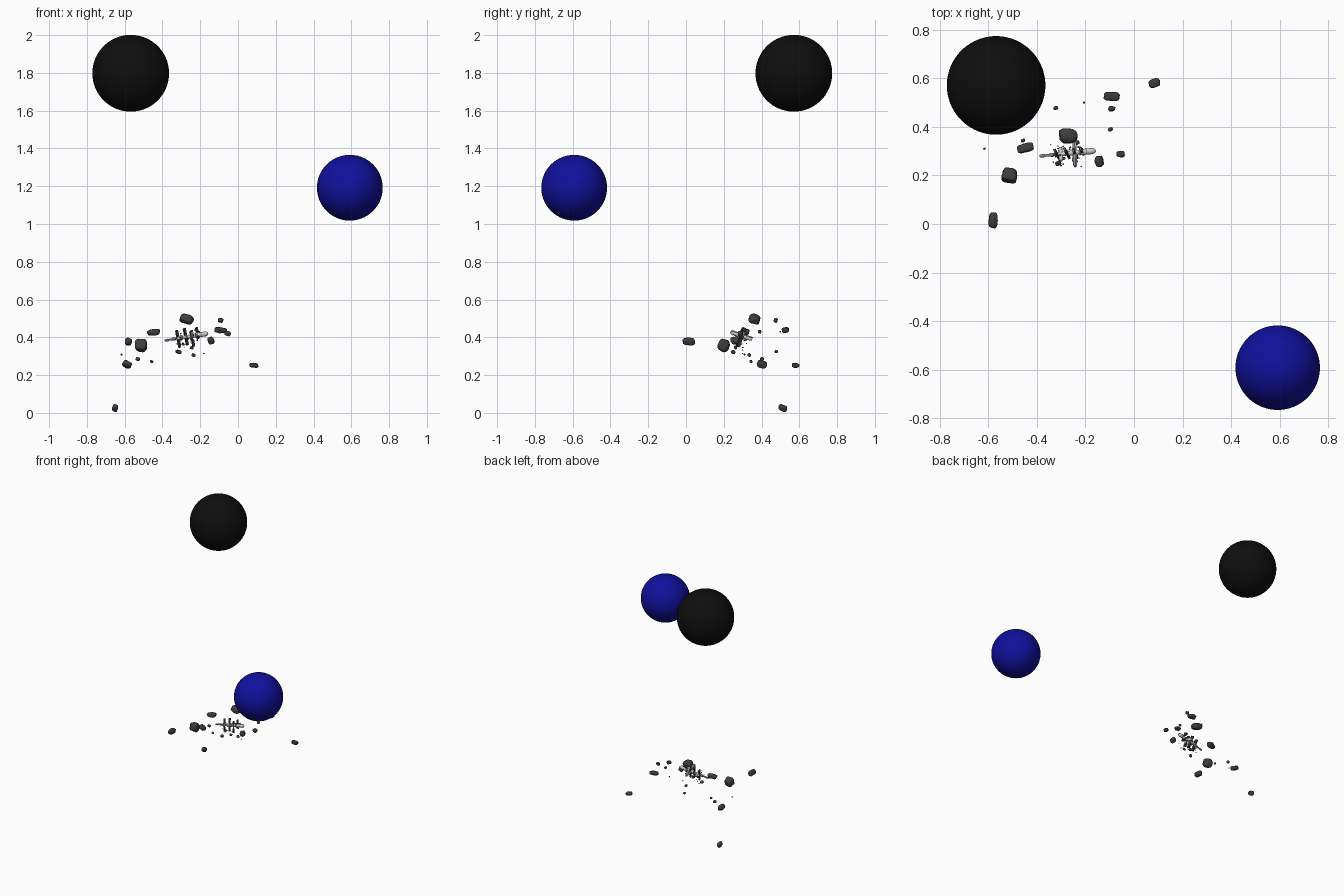
import bpy, bmesh, math, random
from mathutils import Vector, Matrix, noise

if "Cube" in bpy.data.objects:
    bpy.data.objects.remove(bpy.data.objects["Cube"])

random.seed(4)


def material(name, rgb):
    m = bpy.data.materials.new(name)
    m.diffuse_color = (*rgb, 1)
    m.use_nodes = True
    m.node_tree.nodes["Principled BSDF"].inputs["Base Color"].default_value = m.diffuse_color
    return m


BLACK = material("planet_black", (0.0045, 0.0045, 0.0045))
BLUE = material("planet_blue", (0.005, 0.005, 0.33))
ROCK = material("rock_grey", (0.048, 0.048, 0.05))
HULL = material("hull_light_grey", (0.6, 0.6, 0.6))
TRUSS = material("truss_grey", (0.25, 0.25, 0.26))
PANEL = material("panel_dark", (0.03, 0.03, 0.035))


def finish(name, bm, mat, smooth=True):
    me = bpy.data.meshes.new(name)
    bm.to_mesh(me)
    bm.free()
    me.materials.append(mat)
    for p in me.polygons:
        p.use_smooth = smooth
    ob = bpy.data.objects.new(name, me)
    bpy.context.collection.objects.link(ob)
    return ob


def planet(name, centre, r, mat):
    bm = bmesh.new()
    bmesh.ops.create_uvsphere(bm, u_segments=96, v_segments=48, radius=r)
    bmesh.ops.translate(bm, verts=bm.verts, vec=centre)
    finish(name, bm, mat)


def rock(name, centre, size, turn=(0, 0, 0), detail=4):
    """Blocky rounded boulder with gentle lumps, scaled to a full size."""
    bm = bmesh.new()
    bmesh.ops.create_icosphere(bm, subdivisions=detail, radius=1)
    shift = Vector([random.uniform(-20, 20) for _ in range(3)])
    for v in bm.verts:
        d = v.co.normalized()
        k = sum(abs(c) ** 3.2 for c in d) ** (-1 / 3.2)
        v.co = d * k * (1 + 0.16 * noise.noise(d * 1.4 + shift)
                        + 0.05 * noise.noise(d * 4 + shift))
    rot = Matrix.Rotation(math.radians(turn[2]), 4, 'Z') \
        @ Matrix.Rotation(math.radians(turn[1]), 4, 'Y') \
        @ Matrix.Rotation(math.radians(turn[0]), 4, 'X')
    half = Matrix.Diagonal((size[0] * 0.48, size[1] * 0.48, size[2] * 0.48, 1))
    bm.transform(Matrix.Translation(centre) @ rot @ half)
    return finish(name, bm, ROCK)


# The two planets
planet("black_planet", (-0.568, 0.571, 1.798), 0.203, BLACK)
planet("blue_planet", (0.592, -0.592, 1.192), 0.174, BLUE)

# Asteroids: centre, size, tilt in degrees
asteroids = [
    ((-.271, .363, .496), (.076, .062, .048), (-15, 15, 0)),
    ((-.446, .314, .427), (.070, .038, .034), (0, -6, 14)),
    ((-.513, .200, .358), (.066, .060, .064), (-20, 5, -8)),
    ((-.580, .016, .377), (.036, .066, .040), (-6, 12, -5)),
    ((-.588, .402, .257), (.050, .052, .034), (-18, 30, 0)),
    ((-.650, .512, .026), (.030, .048, .035), (-20, 10, 0)),
    ((.084, .580, .252), (.048, .036, .026), (0, 8, 20)),
    ((-.092, .526, .438), (.066, .038, .030), (8, 5, -4)),
    ((-.092, .475, .490), (.028, .020, .024), (-20, 15, 0)),
    ((-.055, .288, .420), (.034, .026, .027), (0, 20, -5)),
    ((-.143, .258, .383), (.034, .044, .038), (10, -20, 10)),
]
for i, (c, s, t) in enumerate(asteroids):
    rock(f"asteroid_{i + 1}", c, s, t)

# Small loose stones
stones = [
    ((-.616, .310, .309), .011), ((-.530, .402, .285), .024),
    ((-.457, .344, .272), .018), ((-.322, .478, .325), .020),
    ((-.206, .500, .430), .010), ((-.097, .390, .430), .021),
    ((-.312, .250, .322), .026), ((-.235, .335, .306), .022),
    ((-.182, .300, .314), .008), ((-.290, .270, .363), .016),
    ((-.245, .262, .345), .020),
]
for i, (c, s) in enumerate(stones):
    rock(f"stone_{i + 1}", c, (s, s * .8, s * .85), (0, 15, 20), 2)

# Wrecked station, built in its own tilted frame: u along, v across, w up
CENTRE = Vector((-.272, .291, .402))
u = Vector((.227, .022, .037)).normalized()
v = Vector((0, .95, -.31))
v = (v - u * v.dot(u)).normalized()
w = u.cross(v)
FRAME = Matrix.Translation(CENTRE) @ Matrix((u, v, w)).transposed().to_4x4()


def lathe(name, stations, mat, axis='u', at=(0, 0, 0), seg=16):
    """Tube turned from (position, radius) pairs along u, v or w."""
    bm = bmesh.new()
    rings = []
    for p, r in stations:
        rings.append([bm.verts.new((p, r * math.cos(a * math.tau / seg),
                                    r * math.sin(a * math.tau / seg)))
                      for a in range(seg)])
    for a, b in zip(rings, rings[1:]):
        for j in range(seg):
            k = (j + 1) % seg
            bm.faces.new((a[j], b[j], b[k], a[k]))
    bm.faces.new(rings[0])
    bm.faces.new(rings[-1][::-1])
    bmesh.ops.recalc_face_normals(bm, faces=bm.faces)
    turn = {'u': Matrix(), 'v': Matrix.Rotation(math.pi / 2, 4, 'Z'),
            'w': Matrix.Rotation(-math.pi / 2, 4, 'Y')}[axis]
    bm.transform(FRAME @ Matrix.Translation(at) @ turn)
    finish(name, bm, mat, False)


def box(name, at, size, mat, twist=0):
    bm = bmesh.new()
    bmesh.ops.create_cube(bm, size=1)
    bm.transform(FRAME @ Matrix.Translation(at) @ Matrix.Rotation(twist, 4, 'Z')
                 @ Matrix.Diagonal((*size, 1)))
    finish(name, bm, mat, False)


# Main chain of modules, thicker towards the right
lathe("front_module", [(.052, .006), (.057, .012), (.102, .013), (.110, .010),
                       (.116, .004)], HULL)
lathe("middle_module", [(-.002, .006), (.003, .010), (.046, .010), (.052, .006)], HULL)
lathe("rear_module", [(-.056, .005), (-.051, .009), (-.008, .009), (-.002, .006)], HULL)
lathe("tail_module", [(-.118, .006), (-.100, .007), (-.095, .005), (-.075, .006),
                      (-.070, .008), (-.060, .008), (-.056, .005)], TRUSS)
for i, p in enumerate((-.052, 0, .05, .08)):
    lathe(f"docking_ring_{i + 1}", [(p - .002, .013), (p + .002, .013)], TRUSS)

# Crossing modules and truss
lathe("cross_module", [(-.062, .004), (-.055, .008), (-.02, .009), (.02, .009),
                       (.052, .008), (.060, .004)], HULL, 'v', (.028, 0, 0))
box("cross_truss", (.028, 0, .011), (.010, .120, .006), TRUSS)
lathe("side_module", [(-.030, .005), (-.025, .008), (.025, .008), (.030, .005)],
      HULL, 'v', (-.030, 0, 0))

# Upright panels on thin masts
for i, (p, lo, hi) in enumerate(((-.046, -.048, .045), (-.004, -.046, .050),
                                 (.028, -.055, .030), (.060, -.020, .042))):
    mid, length = (lo + hi) / 2, hi - lo
    lathe(f"panel_mast_{i + 1}", [(lo, .003), (hi, .003)], TRUSS, 'w', (p, 0, 0), 8)
    for side in (-1, 1):
        box(f"panel_{i + 1}_{'low' if side < 0 else 'high'}",
            (p, 0, mid + side * length * .30), (.010, .020, length * .38), PANEL, .3)

# Torn-off fragments drifting round the wreck
for i in range(26):
    a, d = random.uniform(0, math.tau), random.uniform(.02, .055)
    s = random.uniform(.003, .008)
    box(f"fragment_{i + 1}", (random.uniform(-.07, .06), d * math.cos(a),
                              d * math.sin(a) - .015),
        (s, s * .8, s * .6), random.choice((PANEL, TRUSS, ROCK)), a)
